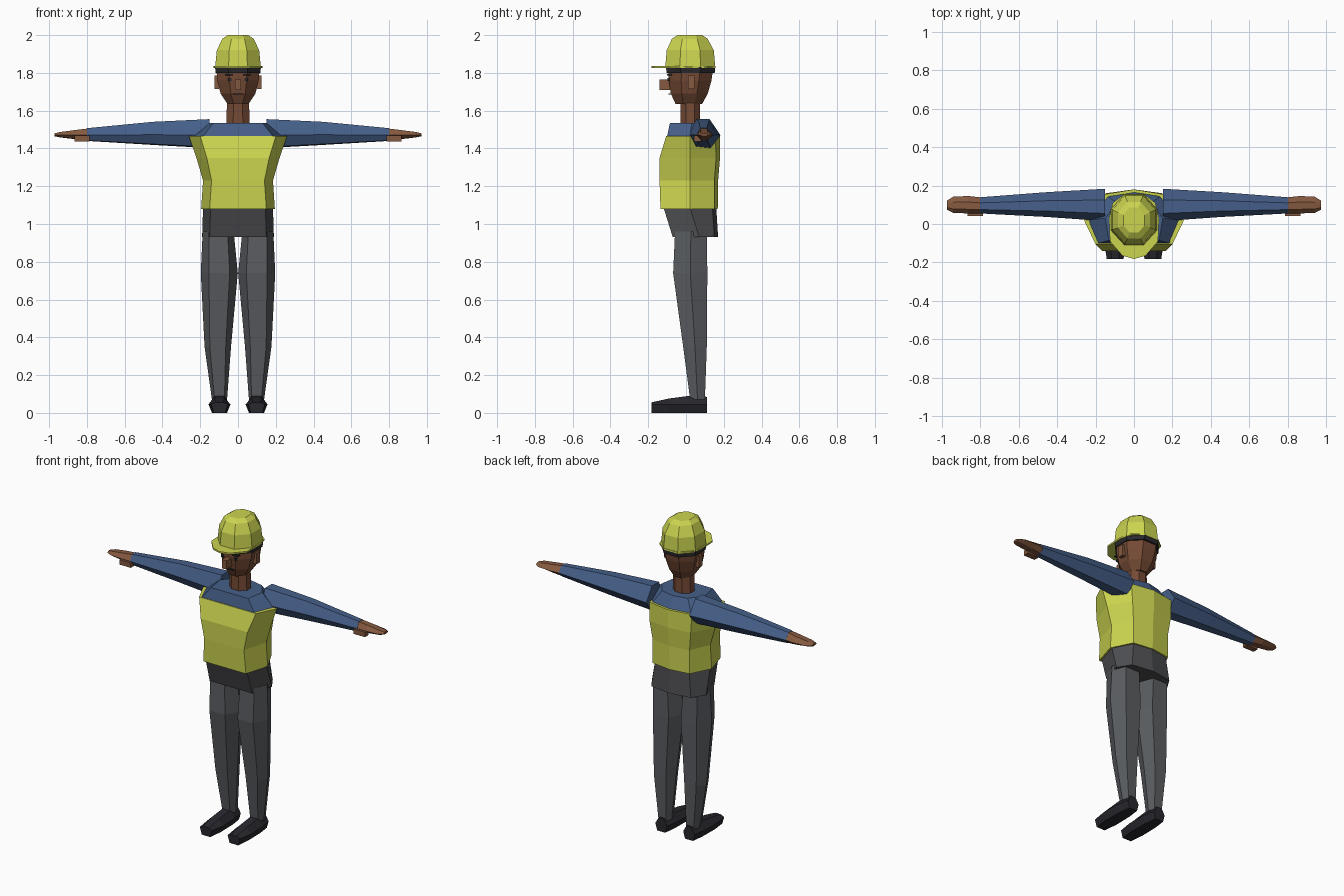
import bpy, bmesh, math


def material(name, rgb):
    m = bpy.data.materials.new(name)
    m.diffuse_color = (*rgb, 1)
    return m


LIME = material("lime safety", (0.60, 0.66, 0.08))
BLUE = material("blue shirt", (0.06, 0.115, 0.25))
HIP = material("charcoal", (0.075, 0.076, 0.083))
PANTS = material("grey trousers", (0.10, 0.107, 0.117))
SHOE = material("black leather", (0.021, 0.02, 0.027))
SKIN = material("brown skin", (0.18, 0.07, 0.036))
LIGHT = material("light brown skin", (0.235, 0.10, 0.05))
HAIR = material("dark hair", (0.022, 0.022, 0.026))


def loft(name, rings, mat):
    """Flat faced skin over equal sized rings of points, capped at both ends."""
    bm = bmesh.new()
    vs = [[bm.verts.new(p) for p in r] for r in rings]
    n = len(vs[0])
    for a, b in zip(vs, vs[1:]):
        for i in range(n):
            j = (i + 1) % n
            bm.faces.new((a[i], a[j], b[j], b[i]))
    bm.faces.new(vs[0][::-1])
    bm.faces.new(vs[-1])
    bmesh.ops.recalc_face_normals(bm, faces=bm.faces)
    me = bpy.data.meshes.new(name)
    bm.to_mesh(me)
    bm.free()
    me.materials.append(mat)
    ob = bpy.data.objects.new(name, me)
    bpy.context.collection.objects.link(ob)
    return ob


def octagon(z, rx, y0, y1):
    """Eight sided ring with flat front, given its half width and y range."""
    k = 1 / math.cos(math.pi / 8)
    cy, ry = (y0 + y1) / 2, (y1 - y0) / 2
    return [(rx * k * math.cos(math.pi / 8 + i * math.pi / 4),
             cy + ry * k * math.sin(math.pi / 8 + i * math.pi / 4), z) for i in range(8)]


def body(z, f, s, b, back):
    """Seven sided ring: front corner, side corner, back corner, back ridge."""
    half = [f, s, b]
    return ([(x, y, z) for x, y in half] + [(0, back, z)]
            + [(-x, y, z) for x, y in reversed(half)])


def box(name, x, y, z, mat):
    corners = [(x[0], y[0]), (x[1], y[0]), (x[1], y[1]), (x[0], y[1])]
    return loft(name, [[(a, b, c) for a, b in corners] for c in z], mat)


# Torso
loft("hips", [body(0.93, (0.15, -0.07), (0.19, 0.07), (0.14, 0.15), 0.17),
              body(1.09, (0.145, -0.12), (0.185, 0.02), (0.12, 0.14), 0.16)], HIP)
loft("vest", [body(1.08, (0.15, -0.135), (0.195, 0.02), (0.13, 0.15), 0.168),
              body(1.23, (0.14, -0.14), (0.185, 0.02), (0.13, 0.15), 0.17),
              body(1.35, (0.165, -0.14), (0.22, 0.02), (0.145, 0.16), 0.18),
              body(1.465, (0.20, -0.105), (0.26, 0.02), (0.15, 0.155), 0.18)], LIME)
loft("shirt_shoulders", [body(1.45, (0.197, -0.103), (0.25, 0.02), (0.145, 0.15), 0.172),
                         body(1.535, (0.13, -0.085), (0.15, 0.03), (0.09, 0.11), 0.13)], BLUE)

# Neck and head
loft("neck", [octagon(1.52, 0.062, -0.03, 0.075), octagon(1.66, 0.058, -0.03, 0.075)], SKIN)
loft("head", [octagon(1.635, 0.055, -0.055, 0.085), octagon(1.69, 0.092, -0.08, 0.115),
              octagon(1.76, 0.11, -0.092, 0.135), octagon(1.83, 0.115, -0.092, 0.145)], SKIN)
loft("hair_band", [octagon(1.80, 0.119, -0.102, 0.152),
                   octagon(1.83, 0.121, -0.106, 0.155)], HAIR)
box("nose", (-0.016, 0.016), (-0.14, -0.08), (1.71, 1.765), LIGHT)
box("mouth", (-0.03, 0.03), (-0.092, -0.075), (1.686, 1.692), HAIR)

# Hard hat: brim with pointed peak, then faceted dome
brim = [(0.06, -0.165), (0.125, -0.09), (0.13, 0.03), (0.11, 0.11), (0.05, 0.157)]
outline = [(0, -0.182)] + brim + [(-x, y) for x, y in reversed(brim)]
loft("hat_brim", [[(x, y, z) for x, y in outline] for z in (1.826, 1.836)], LIME)
loft("hat_dome", [octagon(1.83, 0.121, -0.11, 0.155), octagon(1.92, 0.112, -0.102, 0.147),
                  octagon(1.98, 0.083, -0.075, 0.115), octagon(2.0, 0.055, -0.045, 0.085)], LIME)

# Arm cross-section as y, z pairs at the shoulder
ARM = [(0.015, 1.47), (0.055, 1.555), (0.125, 1.555), (0.183, 1.47), (0.13, 1.402), (0.05, 1.408)]


def arm_ring(s, x, ky, kz, cy=0.095, cz=1.47):
    return [(s * x, cy + (y - 0.095) * ky, cz + (z - 1.475) * kz) for y, z in ARM]


def leg_ring(z, cx, front, rx, y0, y1, s):
    """Six sided ring with flat front and back and a corner at each side."""
    my = (y0 + y1) / 2
    return [(s * (cx + dx), y, z) for dx, y in
            ((-front, y0), (front, y0), (rx, my), (front, y1), (-front, y1), (-rx, my))]


def foot_ring(s, y, k, top):
    return [(s * (0.098 + dx * k), y, z) for dx, z in
            ((-0.04, 0), (0.04, 0), (0.058, 0.045), (0.025, top), (-0.025, top), (-0.058, 0.045))]


for s, side in ((1, "left"), (-1, "right")):
    # Sleeve, hand and thumb
    loft(side + "_sleeve", [arm_ring(s, 0.152, 1, 1, cz=1.475),
                            arm_ring(s, 0.45, 0.77, 0.80, 0.098, 1.477),
                            arm_ring(s, 0.80, 0.50, 0.44, 0.095, 1.472)], BLUE)
    loft(side + "_hand", [arm_ring(s, 0.795, 0.49, 0.42, 0.095, 1.472),
                          arm_ring(s, 0.86, 0.54, 0.32, 0.098, 1.472),
                          arm_ring(s, 0.94, 0.50, 0.19, 0.098, 1.472),
                          arm_ring(s, 0.972, 0.28, 0.10, 0.097, 1.472)], LIGHT)
    box(side + "_thumb", (s * 0.785, s * 0.865), (0.042, 0.08), (1.437, 1.468), LIGHT)
    # Trouser leg
    loft(side + "_leg", [leg_ring(0.07, 0.098, 0.026, 0.040, 0.022, 0.10, s),
                         leg_ring(0.35, 0.107, 0.042, 0.070, -0.015, 0.11, s),
                         leg_ring(0.74, 0.099, 0.055, 0.098, -0.068, 0.113, s),
                         leg_ring(0.96, 0.105, 0.05, 0.082, -0.058, 0.11, s)], PANTS)
    # Shoe
    loft(side + "_shoe", [foot_ring(s, -0.182, 0.75, 0.056), foot_ring(s, -0.09, 1, 0.076),
                          foot_ring(s, 0.03, 0.95, 0.092), foot_ring(s, 0.11, 0.7, 0.085)], SHOE)
    # Ear, eye and eyebrow
    box(side + "_ear", (s * 0.10, s * 0.124), (0.01, 0.046), (1.715, 1.785), LIGHT)
    box(side + "_eye", (s * 0.035, s * 0.053), (-0.097, -0.075), (1.757, 1.773), HAIR)
    box(side + "_eyebrow", (s * 0.027, s * 0.065), (-0.10, -0.075), (1.786, 1.794), HAIR)
